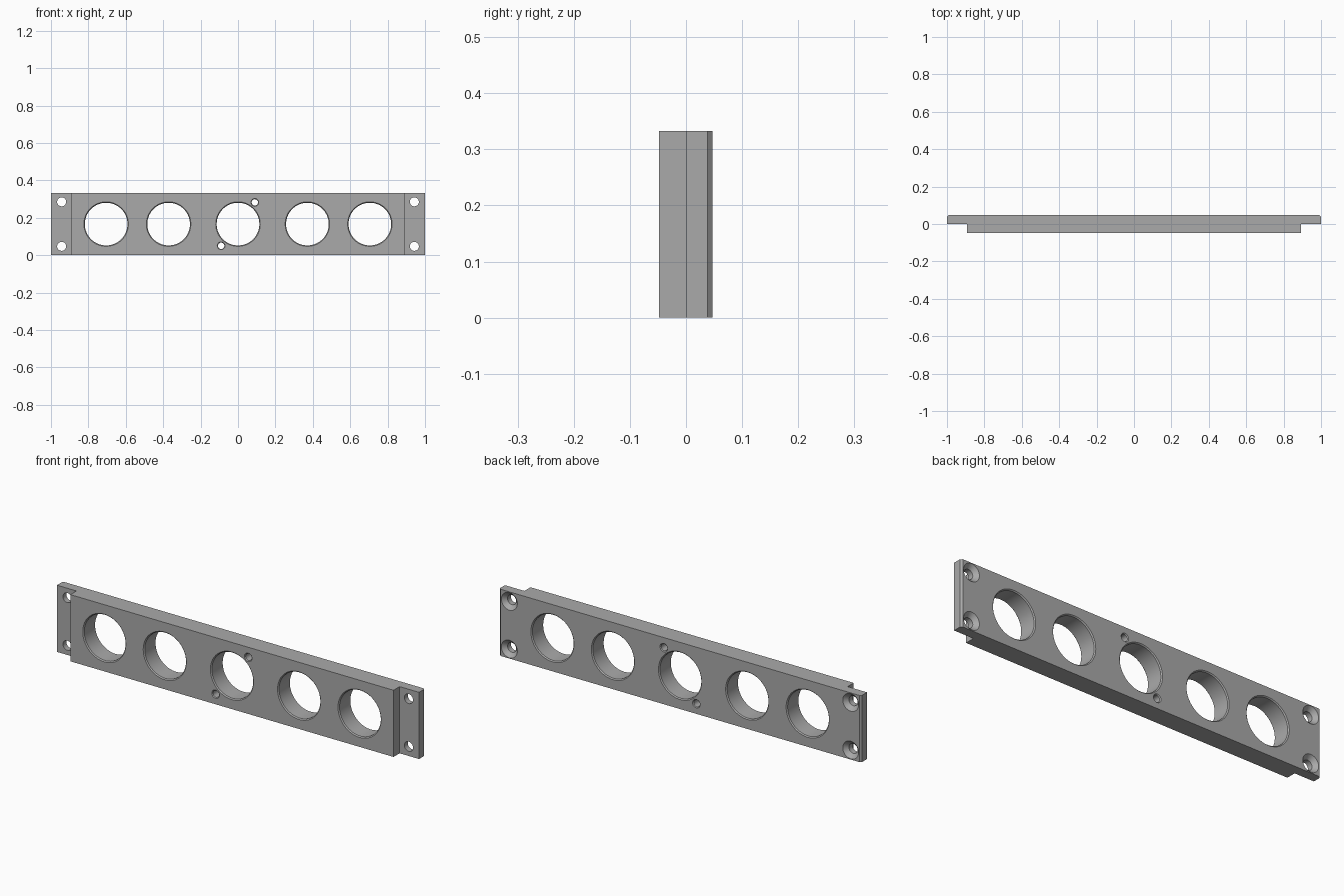
import bpy
import bmesh
from math import cos, sin, tau, radians

old = bpy.data.objects.get("Cube")
if old:
    bpy.data.objects.remove(old, do_unlink=True)

HEIGHT = 0.333
MID = HEIGHT / 2
FRONT, STEP, BACK = -0.048, 0.0, 0.047
CHAMFER = 0.009

grey = bpy.data.materials.new("metal grey")
grey.use_nodes = True
grey.diffuse_color = (0.4, 0.4, 0.4, 1)
grey.node_tree.nodes["Principled BSDF"].inputs["Base Color"].default_value = (0.4, 0.4, 0.4, 1)


def make_object(name, bm):
    bmesh.ops.recalc_face_normals(bm, faces=bm.faces)
    mesh = bpy.data.meshes.new(name)
    bm.to_mesh(mesh)
    bm.free()
    mesh.materials.append(grey)
    obj = bpy.data.objects.new(name, mesh)
    bpy.context.collection.objects.link(obj)
    return obj


def add_lathe(bm, x, z, profile, sides):
    """Closed solid turned about the y direction from (y, radius) pairs."""
    rings = [[bm.verts.new((x + r * cos(tau * i / sides), y, z + r * sin(tau * i / sides)))
              for i in range(sides)] for y, r in profile]
    for a, b in zip(rings, rings[1:]):
        for i in range(sides):
            j = (i + 1) % sides
            bm.faces.new((a[i], a[j], b[j], b[i]))
    bm.faces.new(rings[0])
    bm.faces.new(rings[-1])


def chamfered(radius, c):
    """Through hole with a small chamfer at both faces."""
    m = 0.01
    return [(FRONT - m, radius + c), (FRONT, radius + c), (FRONT + c, radius),
            (BACK - c, radius), (BACK, radius + c), (BACK + m, radius + c)]


# Plate: stepped outline seen from above, with chamfered rear ends, pulled up
right = [(0.893, FRONT), (0.893, STEP), (1, STEP), (1, BACK - CHAMFER), (1 - CHAMFER, BACK)]
outline = right + [(-x, y) for x, y in reversed(right)]
bm = bmesh.new()
base = bm.faces.new([bm.verts.new((x, y, 0)) for x, y in outline])
top = bmesh.ops.extrude_face_region(bm, geom=[base])
bmesh.ops.translate(bm, vec=(0, 0, HEIGHT),
                    verts=[v for v in top["geom"] if isinstance(v, bmesh.types.BMVert)])
plate = make_object("mounting_plate", bm)

# Hole cutters: five large openings, two guide holes, four countersunk screw holes
bm = bmesh.new()
for x in (-0.705, -0.371, 0, 0.371, 0.705):
    add_lathe(bm, x, MID, chamfered(0.114, 0.005), 96)
for side in (-1, 1):
    add_lathe(bm, side * 0.09, MID + side * 0.116, chamfered(0.017, 0.004), 40)
screw = [(STEP - 0.01, 0.024), (BACK - 0.02, 0.024), (BACK, 0.044), (BACK + 0.01, 0.044)]
for x in (-0.943, 0.943):
    for z in (MID - 0.119, MID + 0.119):
        add_lathe(bm, x, z, screw, 48)
cutter = make_object("hole_cutters", bm)
cutter.hide_render = True

# Cut the holes
cut = plate.modifiers.new("holes", 'BOOLEAN')
cut.operation = 'DIFFERENCE'
cut.solver = 'EXACT'
cut.object = cutter
bpy.context.view_layer.objects.active = plate
plate.select_set(True)
bpy.ops.object.modifier_apply(modifier=cut.name)
bpy.data.objects.remove(cutter, do_unlink=True)
bpy.ops.object.shade_smooth_by_angle(angle=radians(25))
